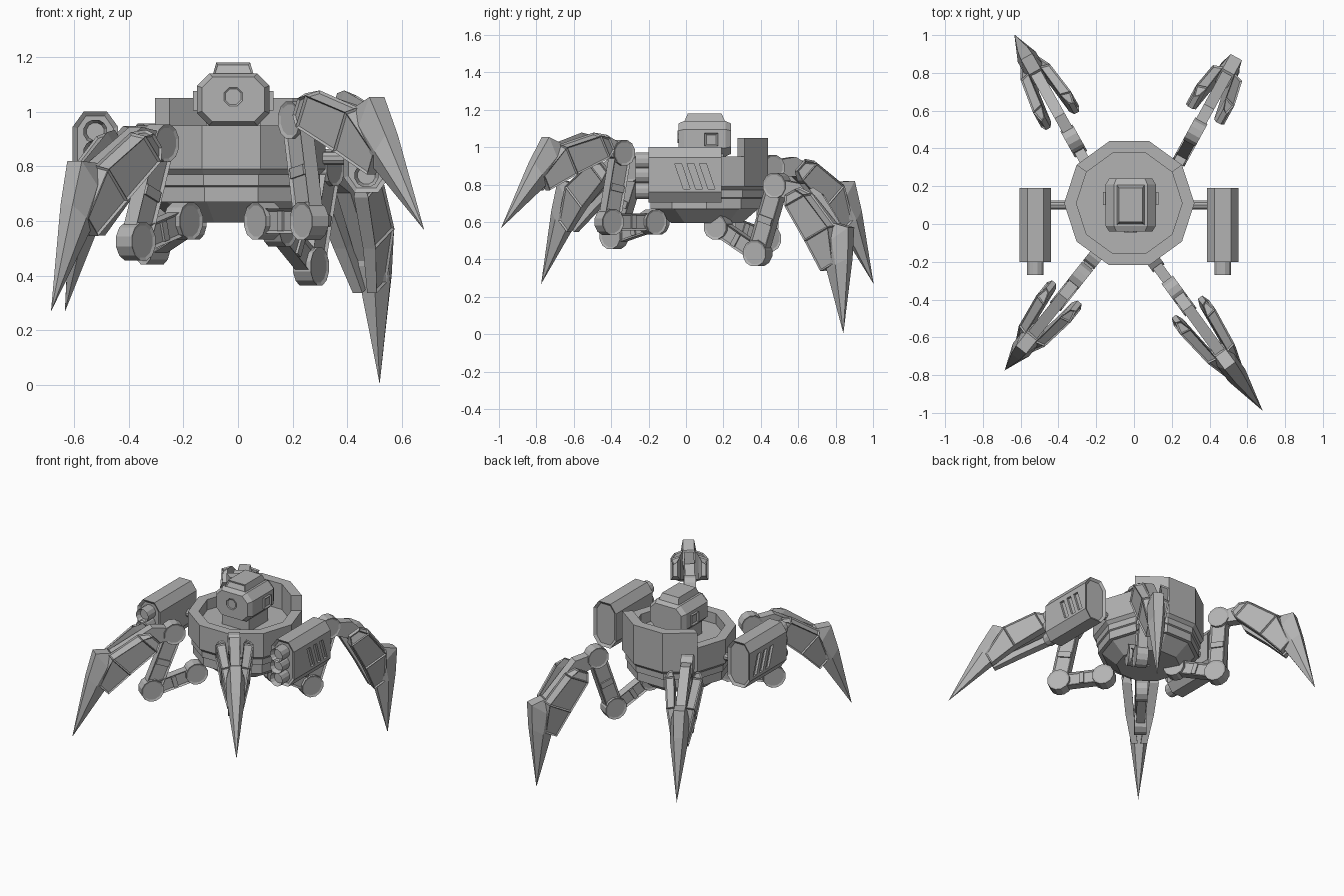
import bpy, bmesh, math
from mathutils import Matrix, Vector

if "Cube" in bpy.data.objects:
    bpy.data.objects.remove(bpy.data.objects["Cube"])

grey = bpy.data.materials.new("steel_grey")
grey.use_nodes = True
COLOUR = (0.45, 0.45, 0.45, 1)
grey.diffuse_color = COLOUR
grey.node_tree.nodes["Principled BSDF"].inputs["Base Color"].default_value = COLOUR


def loft(name, sections, M=Matrix(), panel=None, thick=0.012, depth=-0.008, closed=False):
    """Skin equal-length rings; panel(normal) picks the faces to recess."""
    bm = bmesh.new()
    rings = [[bm.verts.new(p) for p in ring] for ring in sections]
    n = len(rings[0])
    pairs = list(zip(rings, rings[1:]))
    if closed:
        pairs.append((rings[-1], rings[0]))
    for a, b in pairs:
        for i in range(n):
            j = (i + 1) % n
            bm.faces.new((a[i], a[j], b[j], b[i]))
    if not closed:
        bm.faces.new(rings[0])
        bm.faces.new(rings[-1])
    bmesh.ops.remove_doubles(bm, verts=bm.verts, dist=0.0005)
    bmesh.ops.recalc_face_normals(bm, faces=bm.faces)
    if panel:
        bm.normal_update()
        picked = [f for f in bm.faces if panel(f.normal)]
        bmesh.ops.inset_individual(bm, faces=picked, thickness=thick, depth=depth)
    bm.transform(M)
    bmesh.ops.recalc_face_normals(bm, faces=bm.faces)
    mesh = bpy.data.meshes.new(name)
    bm.to_mesh(mesh)
    bm.free()
    mesh.materials.append(grey)
    ob = bpy.data.objects.new(name, mesh)
    bpy.context.collection.objects.link(ob)
    return ob


def prism(name, pts, half, M=Matrix(), thick=0.0, depth=-0.008):
    """Extrude an XZ outline along Y, optionally recessing both end caps."""
    panel = (lambda n: abs(n.y) > 0.99) if thick else None
    return loft(name, [[(x, y, z) for x, z in pts] for y in (-half, half)], M, panel, thick, depth)


def polygon(r, n, x=0, z=0):
    return [(x + r * math.cos(math.tau * (i + 0.5) / n),
             z + r * math.sin(math.tau * (i + 0.5) / n)) for i in range(n)]


def octagon(w, h, cx, cz):
    return [(w, -h + cz), (w, h - cz), (w - cx, h), (cx - w, h),
            (-w, h - cz), (-w, cz - h), (cx - w, -h), (w - cx, -h)]


def revolve(name, profile, M, first=0, last=10):
    """Ten-sided sweep of a closed (radius, height) outline."""
    full = last - first == 10
    steps = range(first, last if full else last + 1)
    rings = [[(r * math.cos(k * math.tau / 10), r * math.sin(k * math.tau / 10), z)
              for r, z in profile] for k in steps]
    return loft(name, rings, M, closed=full)


def box(name, lo, hi, M=Matrix()):
    (x0, y0, z0), (x1, y1, z1) = lo, hi
    return loft(name, [[(x0, y, z0), (x1, y, z0), (x1, y, z1), (x0, y, z1)] for y in (y0, y1)], M)


# Body: stepped hull with an open dish, and a tall wall round the back
BODY = Matrix.Translation((-0.025, 0.11, 0))
revolve("hull", [(0.01, 0.595), (0.2, 0.595), (0.29, 0.67), (0.315, 0.67), (0.315, 0.725),
                 (0.325, 0.73), (0.325, 0.77), (0.345, 0.79), (0.345, 0.95),
                 (0.28, 0.95), (0.28, 0.88), (0.01, 0.88)], BODY)
revolve("back_wall", [(0.28, 0.94), (0.345, 0.94), (0.345, 1.05), (0.28, 1.05)], BODY, 1, 4)

# Head
HEAD = Matrix.Translation((-0.0175, 0.1, 1.045))
outline = octagon(0.133, 0.095, 0.045, 0.045)
loft("head", [[(x * s, y, z * s) for x, z in outline]
              for y, s in ((-0.14, 0.86), (-0.11, 1), (0.11, 1), (0.14, 0.86))], HEAD)
prism("eye", polygon(0.037, 8), 0.004, HEAD @ Matrix.Translation((0, -0.142, 0.01)), 0.006, -0.004)
loft("head_cap", [[(-w, y0, z), (w, y0, z), (w, y1, z), (-w, y1, z)]
                  for w, y0, y1, z in ((0.075, -0.11, 0.11, 0.09), (0.062, -0.09, 0.09, 0.135))],
     HEAD, lambda n: n.y < -0.7, 0.01, -0.006)
for side in (-1, 1):
    loft("ear", [[(side * x, y, z) for y, z in ((0, -0.04), (0.07, -0.04), (0.07, 0.03), (0, 0.03))]
                 for x in (0.12, 0.147)], HEAD, lambda n: n.x * side > 0.9, 0.014)
box("neck", (-0.1, -0.1, -0.17), (0.1, 0.1, -0.08), HEAD)

# Gun pods with slanted vents cut into the outer sides
for side, cx in ((-1, -0.522), (1, 0.47)):
    POD = Matrix.Translation((cx, -0.005, 0.852))
    pod = prism("gun_pod", octagon(0.083, 0.148, 0.04, 0.055), 0.195, POD, 0.018, -0.012)
    for z in (-0.085, 0, 0.075):
        spot = POD @ Matrix.Translation((0, -0.22, z))
        prism("gun_barrel", polygon(0.045, 12), 0.045, spot, 0.012, -0.03)
    for k in range(3):
        y = -0.055 + k * 0.066
        slot = [(y, 0.06), (y + 0.036, 0.06), (y + 0.082, -0.075), (y + 0.046, -0.075)]
        cutter = loft("vent_cutter", [[(side * x, p, z) for p, z in slot] for x in (0.068, 0.1)], POD)
        cutter.hide_render = True
        cutter.hide_viewport = True
        cut = pod.modifiers.new("vent", 'BOOLEAN')
        cut.operation = 'DIFFERENCE'
        cut.object = cutter
    shaft = Matrix.Translation((cx - side * 0.12, 0.1, 0.83)) @ Matrix.Rotation(math.pi / 2, 4, 'Z')
    prism("pod_shaft", polygon(0.025, 10), 0.065, shaft)


# Leg parts work in a flat frame: X outward, Y sideways, Z up
def link(name, a, b, w, half, M):
    d = Vector((b[0] - a[0], b[1] - a[1]))
    frame = M @ Matrix.Translation((a[0], 0, a[1])) @ Matrix.Rotation(-math.atan2(d.y, d.x), 4, 'Y')
    n = d.length
    prism(name, [(0, -w), (n, -w), (n, w), (0, w)], half, frame, 0.014, -0.01)
    box(name + "_rib", (n * 0.44, -half, -w * 0.8), (n * 0.54, half, w * 0.8), frame)


def claw(name, M):
    prism(name + "_strut", [(-0.03, 0.02), (0.06, 0.14), (0.36, 0.225), (0.45, 0.2),
                            (0.45, 0.1), (0.14, 0.07), (0.03, -0.03)], 0.03, M)
    # Pointed blade with a raised heel
    rings = [((0.345, 0.232), (0.335, 0.2), (0.345, 0.14), 0.034, 0.04),
             ((0.405, 0.3), (0.42, 0.19), (0.45, 0.09), 0.034, 0.055),
             ((0.55, 0.218), (0.55, 0.15), (0.55, 0.075), 0.028, 0.055),
             ((0.888, 0), (0.888, 0), (0.888, 0), 0, 0)]
    loft(name + "_blade", [[(t[0], -wt, t[1]), (t[0], wt, t[1]), (m[0], wm, m[1]),
                            (b[0], wt, b[1]), (b[0], -wt, b[1]), (m[0], -wm, m[1])]
                           for t, m, b, wt, wm in rings], M)
    # Forked arms on both sides
    arms = ((0.09, 0.155, 0.065, 0.072, 0.1), (0.145, 0.195, 0.045, 0.055, 0.115),
            (0.36, 0.235, 0.055, 0.035, 0.088), (0.54, 0.155, 0.05, 0.01, 0.05))
    for s in (-1, 1):
        loft(name + "_arm", [[(u, s * i, t), (u, s * o, t - 0.02), (u, s * o, b), (u, s * i, b)]
                             for u, t, b, i, o in arms], M,
             lambda n: n.y * s > 0.8 or n.z > 0.75, 0.01, -0.008)


# name, hip position, heading, knee, shoulder, claw pitch in degrees
LEGS = (("front_left", (0.092, -0.18, 0.6), (0.59, -0.81), (0.286, 0), (0.21, 0.37), 27),
        ("front_right", (-0.2, -0.165, 0.6), (-0.62, -0.78), (0.28, -0.075), (0.14, 0.285), 44),
        ("back_left", (0.152, 0.172, 0.575), (0.48, 0.877), (0.24, -0.142), (0.36, 0.22), 63),
        ("back_right", (-0.18, 0.19, 0.6), (-0.487, 0.873), (0.275, -0.09), (0.298, 0.29), 44.5))
for name, hip, way, knee, shoulder, pitch in LEGS:
    M = Matrix.Translation(hip) @ Matrix.Rotation(math.atan2(way[1], way[0]), 4, 'Z')
    for part, spot, r in (("hip", (0, 0), 0.07), ("knee", knee, 0.072), ("shoulder", shoulder, 0.07)):
        prism(f"{name}_{part}_joint", polygon(r, 12, *spot), 0.037, M, 0.012, -0.005)
    link(name + "_lower_link", (0, 0), knee, 0.045, 0.028, M)
    link(name + "_upper_link", knee, shoulder, 0.052, 0.03, M)
    pivot = Matrix.Translation((shoulder[0], 0, shoulder[1]))
    claw(name + "_claw", M @ pivot @ Matrix.Rotation(math.radians(pitch), 4, 'Y'))
